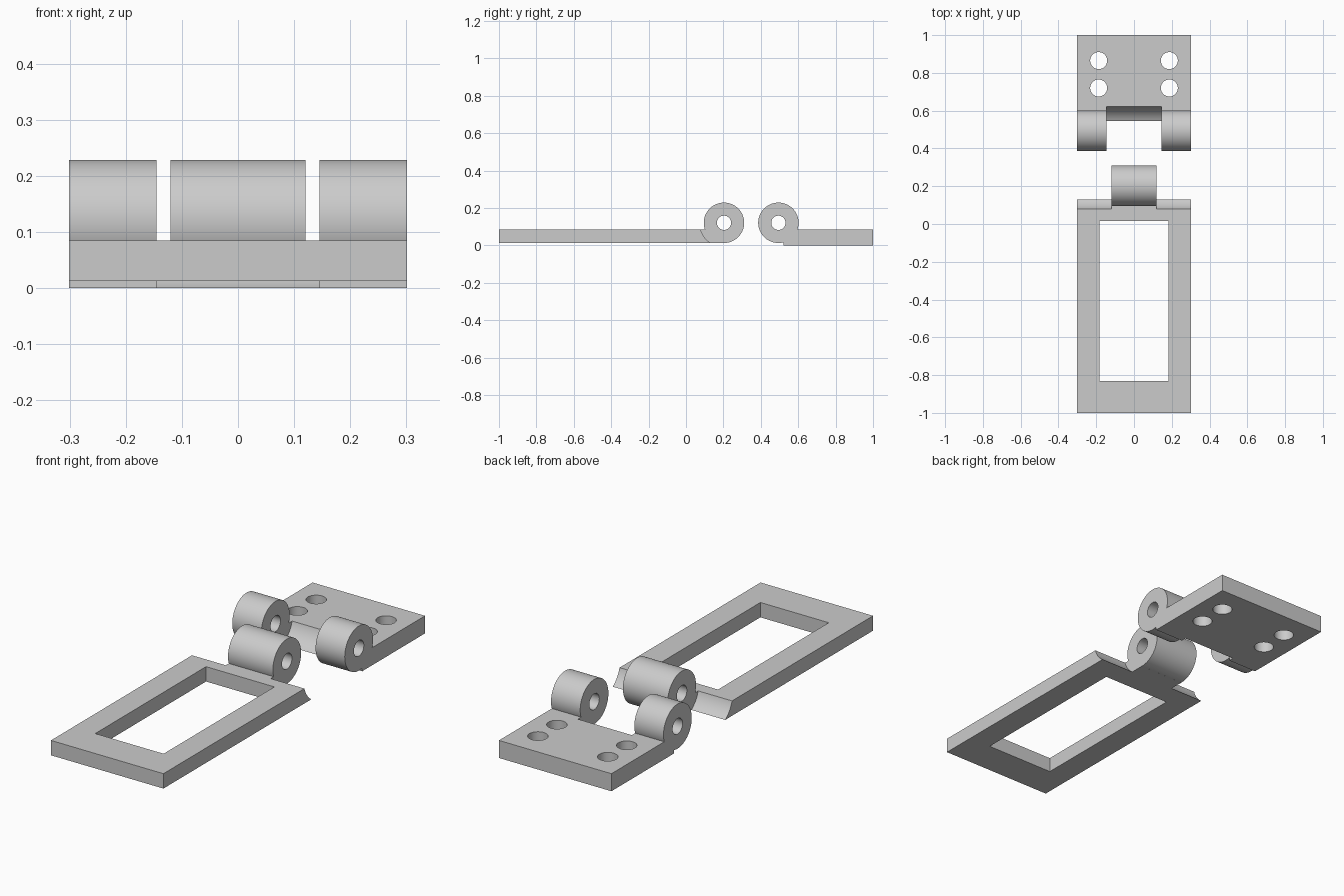
import bpy
import math

if "Cube" in bpy.data.objects:
    bpy.data.objects.remove(bpy.data.objects["Cube"], do_unlink=True)

HALF = 0.301          # half width of both leaves
TOP = 0.085           # upper face of both leaves
AXIS_Z = 0.121        # height of the pin axes
KNUCKLE_R = 0.108
BORE_R = 0.038

steel = bpy.data.materials.new("grey_metal")
steel.diffuse_color = (0.6, 0.6, 0.6, 1)
steel.use_nodes = True
steel.node_tree.nodes["Principled BSDF"].inputs["Base Color"].default_value = (0.6, 0.6, 0.6, 1)


def box(name, x, y, z):
    """Box from (min, max) ranges."""
    bpy.ops.mesh.primitive_cube_add(size=1, location=[sum(r) / 2 for r in (x, y, z)])
    ob = bpy.context.object
    ob.name = name
    ob.scale = [r[1] - r[0] for r in (x, y, z)]
    bpy.ops.object.transform_apply(location=True, rotation=True, scale=True)
    return ob


def rod(x, y, radius):
    """Cylinder along x on the pin axis."""
    bpy.ops.mesh.primitive_cylinder_add(
        vertices=64, radius=radius, depth=x[1] - x[0],
        location=(sum(x) / 2, y, AXIS_Z), rotation=(0, math.pi / 2, 0))
    bpy.ops.object.transform_apply(location=True, rotation=True, scale=True)
    return bpy.context.object


def combine(target, tool, operation):
    """Apply a boolean and remove the tool."""
    mod = target.modifiers.new("bool", 'BOOLEAN')
    mod.operation = operation
    mod.solver = 'EXACT'
    mod.object = tool
    bpy.context.view_layer.objects.active = target
    bpy.ops.object.modifier_apply(modifier=mod.name)
    bpy.data.objects.remove(tool, do_unlink=True)


def finish(ob):
    ob.data.materials.clear()
    ob.data.materials.append(steel)
    bpy.ops.object.select_all(action='DESELECT')
    ob.select_set(True)
    bpy.context.view_layer.objects.active = ob
    bpy.ops.object.shade_smooth_by_angle(angle=math.radians(30))


# Front leaf: open frame with one central knuckle
axis = 0.203
frame = box("frame_leaf", (-HALF, HALF), (-1, 0.2), (0.013, TOP))
combine(frame, box("opening", (-0.183, 0.183), (-0.83, 0.017), (-0.1, 0.2)), 'DIFFERENCE')
for side in ((-0.4, -0.12), (0.12, 0.4)):
    combine(frame, rod(side, axis, 0.13), 'DIFFERENCE')
combine(frame, rod((-0.12, 0.12), axis, KNUCKLE_R), 'UNION')
combine(frame, rod((-0.5, 0.5), axis, BORE_R), 'DIFFERENCE')
finish(frame)

# Back leaf: drilled plate with two outer knuckles
axis = 0.494
plate = box("mounting_leaf", (-HALF, HALF), (0.52, 1), (0, TOP))
combine(plate, rod((-0.145, 0.145), axis, 0.132), 'DIFFERENCE')
for side in ((-HALF, -0.145), (0.145, HALF)):
    combine(plate, rod(side, axis, KNUCKLE_R), 'UNION')
combine(plate, rod((-0.5, 0.5), axis, BORE_R), 'DIFFERENCE')

# Screw holes
for x in (-0.187, 0.187):
    for y in (0.72, 0.865):
        bpy.ops.mesh.primitive_cylinder_add(vertices=48, radius=0.045, depth=0.5, location=(x, y, 0))
        combine(plate, bpy.context.object, 'DIFFERENCE')
finish(plate)
